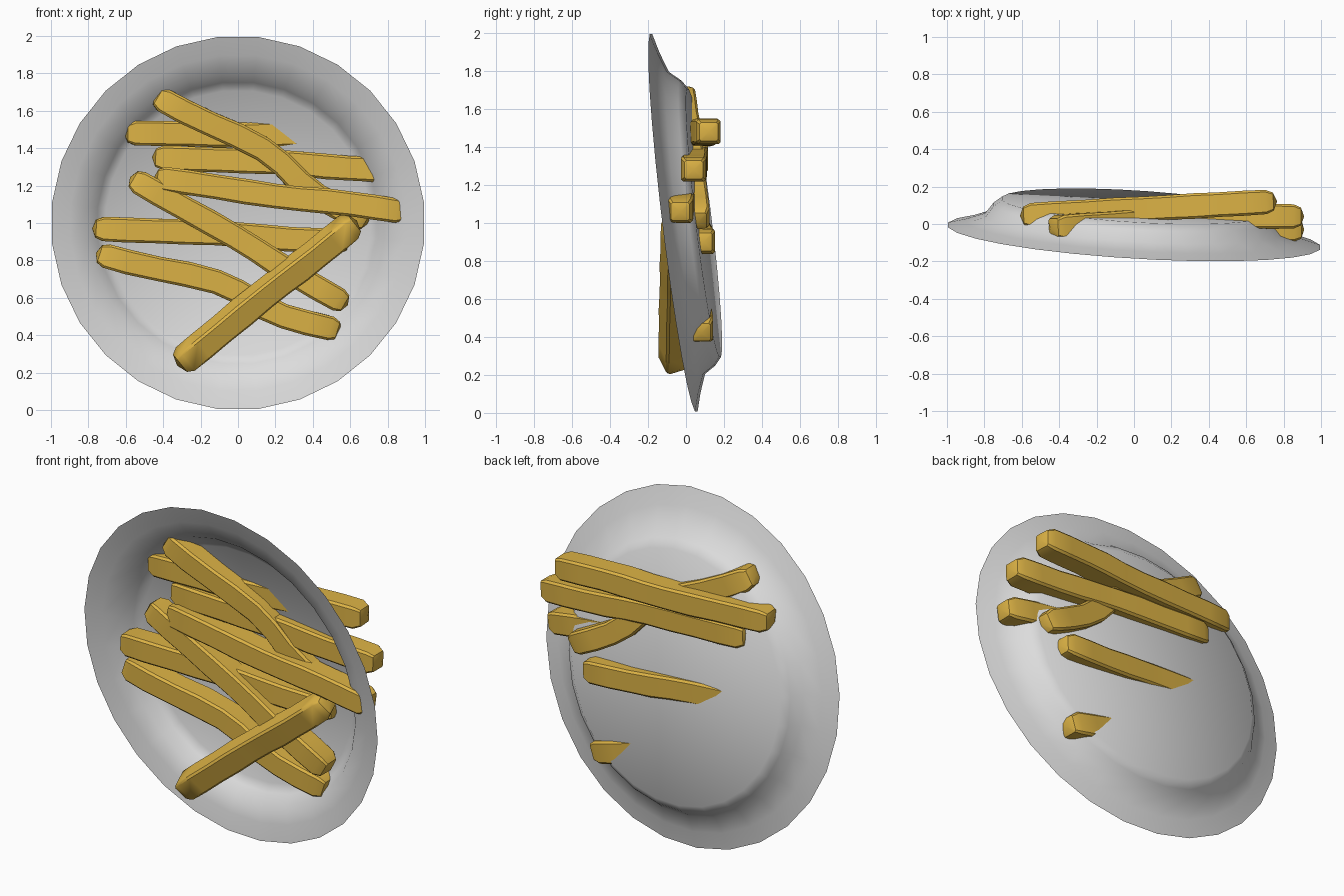
import bpy, bmesh, math
from mathutils import Vector

if "Cube" in bpy.data.objects:
    bpy.data.objects.remove(bpy.data.objects["Cube"])


def material(name, col):
    m = bpy.data.materials.new(name)
    m.diffuse_color = (*col, 1)
    m.use_nodes = True
    m.node_tree.nodes["Principled BSDF"].inputs["Base Color"].default_value = m.diffuse_color
    return m


plate_grey = material("plate_grey", (0.72, 0.72, 0.72))
potato_gold = material("potato_gold", (0.72, 0.45, 0.06))


def finish(bm, name, mat, angle):
    bmesh.ops.recalc_face_normals(bm, faces=bm.faces)
    me = bpy.data.meshes.new(name)
    bm.to_mesh(me)
    bm.free()
    ob = bpy.data.objects.new(name, me)
    bpy.context.collection.objects.link(ob)
    me.materials.append(mat)
    bpy.ops.object.select_all(action='DESELECT')
    ob.select_set(True)
    bpy.context.view_layer.objects.active = ob
    bpy.ops.object.shade_smooth_by_angle(angle=math.radians(angle))
    return ob


def rim_y(x, z):
    # tilted plane of the plate rim
    return -0.065 - 0.06 * x - 0.12 * (z - 1)


# Plate: thin tilted dish, rings of (radius, depth behind the rim plane)
SIDES = 28
bm = bmesh.new()
rings = []
for r, depth in [(1, 0), (0.9, 0.028), (0.8, 0.065), (0.755, 0.125), (0.71, 0.16)]:
    ring = []
    for i in range(SIDES):
        a = 2 * math.pi * (i + 0.5) / SIDES
        x, z = r * math.sin(a), 1 + r * math.cos(a)
        ring.append(bm.verts.new((x, rim_y(x, z) + depth, z)))
    rings.append(ring)
for a, b in zip(rings, rings[1:]):
    for i in range(SIDES):
        j = (i + 1) % SIDES
        bm.faces.new((a[i], a[j], b[j], b[i]))
centre = bm.verts.new((0, rim_y(0, 1) + 0.168, 1))
for i in range(SIDES):
    bm.faces.new((rings[-1][i], rings[-1][(i + 1) % SIDES], centre))
finish(bm, "plate", plate_grey, 80)

# Fries: wavy square sticks; (position along stick, section scale, bend)
STATIONS = [(0, 0.72, 0), (0.03, 0.97, 0), (0.12, 1, 0.005), (0.24, 0.98, 0.02), (0.36, 1.02, 0.04),
            (0.48, 0.98, 0.05), (0.58, 0.98, 0.035), (0.68, 1.02, 0.0), (0.78, 0.98, -0.015),
            (0.88, 1, -0.01), (0.97, 0.97, 0), (1, 0.72, 0)]
HALF = 0.067


def fry(name, start, end, bend, roll):
    p, q = Vector(start), Vector(end)
    d = (q - p).normalized()
    up = Vector((-d.z, 0, d.x)).normalized()
    side = d.cross(up)
    c, s = math.cos(math.radians(roll)), math.sin(math.radians(roll))
    u, v = up * c + side * s, side * c - up * s
    bm = bmesh.new()
    k = 0.82  # softened corners
    corners = [(k, 1), (1, k), (1, -k), (k, -1), (-k, -1), (-1, -k), (-1, k), (-k, 1)]
    loops = []
    for t, sc, off in STATIONS:
        o = p.lerp(q, t) + up * off * bend
        loops.append([bm.verts.new(o + (u * a + v * b) * HALF * sc) for a, b in corners])
    for a, b in zip(loops, loops[1:]):
        for i in range(8):
            j = (i + 1) % 8
            bm.faces.new((a[i], a[j], b[j], b[i]))
    # shallow pyramid caps
    for loop, tip in ((loops[0], p - d * 0.02), (loops[-1], q + d * 0.02)):
        t = bm.verts.new(tip)
        for i in range(8):
            bm.faces.new((loop[i], loop[(i + 1) % 8], t))
    finish(bm, name, potato_gold, 40)


FRIES = [
    ((-0.43, -0.02, 1.675), (0.68, 0.06, 1.01), 1.0, 0),
    ((-0.59, 0.045, 1.48), (0.745, 0.12, 1.48), -0.2, 0),
    ((-0.44, 0.05, 1.35), (0.89, 0.04, 1.28), 0.2, 0),
    ((-0.43, 0.0, 1.24), (0.89, -0.03, 1.06), -0.2, 0),
    ((-0.56, 0.0, 1.235), (0.57, 0.03, 0.57), 0.2, 0),
    ((-0.76, 0.03, 0.97), (0.58, 0.09, 0.90), 0.2, 0),
    ((-0.74, 0.03, 0.835), (0.53, 0.08, 0.425), 1.0, 0),
    ((-0.31, -0.065, 0.25), (0.62, -0.05, 1.0), 0.1, 22),
]
for n, f in enumerate(FRIES, 1):
    fry(f"fry_{n}", *f)
